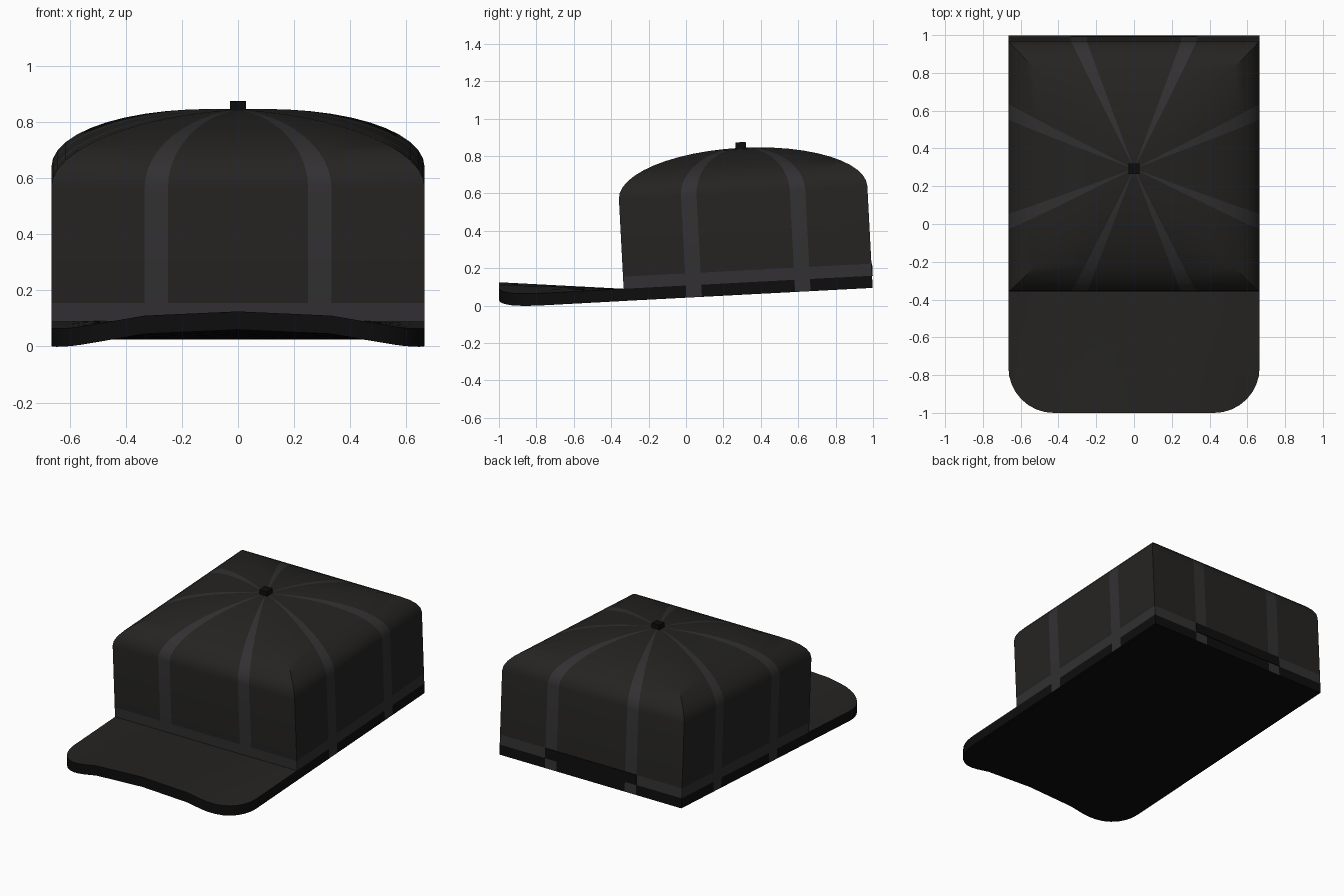
import bpy, bmesh
from math import sin, cos, pi, radians
from mathutils import Matrix, Vector

if "Cube" in bpy.data.objects:
    bpy.data.objects.remove(bpy.data.objects["Cube"])

HALF = 0.665          # half width of the square crown
SLAB = 0.065          # thickness of brim and base
FRAME = Matrix.Translation((0, 0.334, 0.06)) @ Matrix.Rotation(radians(3), 4, 'X')


def material(name, color):
    m = bpy.data.materials.new(name)
    m.diffuse_color = (*color, 1)
    m.use_nodes = True
    m.node_tree.nodes["Principled BSDF"].inputs["Base Color"].default_value = m.diffuse_color
    return m


CLOTH = material("cloth", (0.018, 0.017, 0.016))
TRIM = material("trim", (0.032, 0.030, 0.032))
BLACK = material("black", (0.004, 0.004, 0.004))


def finish(name, bm, matrix=None):
    bmesh.ops.recalc_face_normals(bm, faces=bm.faces[:])
    mesh = bpy.data.meshes.new(name)
    for m in (CLOTH, TRIM, BLACK):
        mesh.materials.append(m)
    bm.to_mesh(mesh)
    bm.free()
    ob = bpy.data.objects.new(name, mesh)
    bpy.context.collection.objects.link(ob)
    if matrix:
        ob.matrix_world = matrix
    bpy.ops.object.select_all(action='DESELECT')
    ob.select_set(True)
    bpy.context.view_layer.objects.active = ob
    bpy.ops.object.shade_smooth_by_angle(angle=radians(35))
    return ob


def box(name, center, size, slot):
    bm = bmesh.new()
    bmesh.ops.create_cube(bm, size=1, matrix=Matrix.Translation(center) @ Matrix.Diagonal((*size, 1)))
    for f in bm.faces:
        f.material_index = slot
    return finish(name, bm, FRAME)


# Crown: square rings lofted up the walls and over an elliptical dome
steps = (-1, -0.5, -0.375, 0.375, 0.5)
square = []
for side in range(4):                       # front, right, back, left
    rot = Matrix.Rotation(side * pi / 2, 3, 'Z')
    square += [rot @ Vector((s, -1, 0)) for s in steps]
profile = [(1, 0), (1, SLAB), (1, 0.13)]
profile += [(cos(a), 0.545 + 0.24 * sin(a)) for a in (i * pi / 24 for i in range(12))]
bm = bmesh.new()
rings = [[bm.verts.new((p.x * HALF * r, p.y * HALF * r, w)) for p in square] for r, w in profile]
n = len(square)


def slot_for(level, k):
    if k % 5 in (1, 3):
        return 1                            # seam strips
    return 2 if level == 0 else 1 if level == 1 else 0


for level in range(len(rings) - 1):
    a, b = rings[level], rings[level + 1]
    for k in range(n):
        j = (k + 1) % n
        bm.faces.new((a[k], a[j], b[j], b[k])).material_index = slot_for(level, k)
apex = bm.verts.new((0, 0, 0.785))
for k in range(n):
    bm.faces.new((rings[-1][k], rings[-1][(k + 1) % n], apex)).material_index = slot_for(9, k)
bm.faces.new(rings[0]).material_index = 2   # closed underside
finish("crown", bm, FRAME)

# Button on top and dark strap across the back
box("top_button", (0, 0, 0.797), (0.056, 0.056, 0.036), 2)
box("back_strap", (0, HALF, 0.0975), (0.666, 0.008, 0.065), 2)

# Brim: arched sheet with rounded front corners, thickened upwards
arch = ((0, 0.06), (0.333, 0.045), (0.5, 0.016), (0.58, 0.001), (HALF, -0.011))


def arch_height(x):
    for (x0, z0), (x1, z1) in zip(arch, arch[1:]):
        if x <= x1 + 1e-6:
            return z0 + (z1 - z0) * (x - x0) / (x1 - x0)
    return arch[-1][1]


R = 0.24
half_front = [(0.0, -1), (0.2, -1), (0.333, -1)]
half_front += [(HALF - R + R * sin(a), -1 + R - R * cos(a)) for a in (i * pi / 16 for i in range(9))]
front = [(-x, y) for x, y in half_front[:0:-1]] + half_front
BACK_Y = -0.33
bm = bmesh.new()
rows = []
for i in range(5):
    row = []
    for x, yf in front:
        y = BACK_Y + (yf - BACK_Y) * i / 4
        t = (BACK_Y - y) / (1 + BACK_Y)
        row.append(bm.verts.new((x, y, 0.025 + t * (arch_height(abs(x)) - 0.025))))
    rows.append(row)
for a, b in zip(rows, rows[1:]):
    for k in range(len(front) - 1):
        bm.faces.new((a[k], b[k], b[k + 1], a[k + 1]))
out = bmesh.ops.extrude_face_region(bm, geom=bm.faces[:], use_keep_orig=True)
top_faces = {g for g in out["geom"] if isinstance(g, bmesh.types.BMFace)}
top_verts = [g for g in out["geom"] if isinstance(g, bmesh.types.BMVert)]
bmesh.ops.translate(bm, verts=top_verts, vec=(0, 0, SLAB))
for f in bm.faces:
    f.material_index = 0 if f in top_faces else 2
finish("brim", bm)
